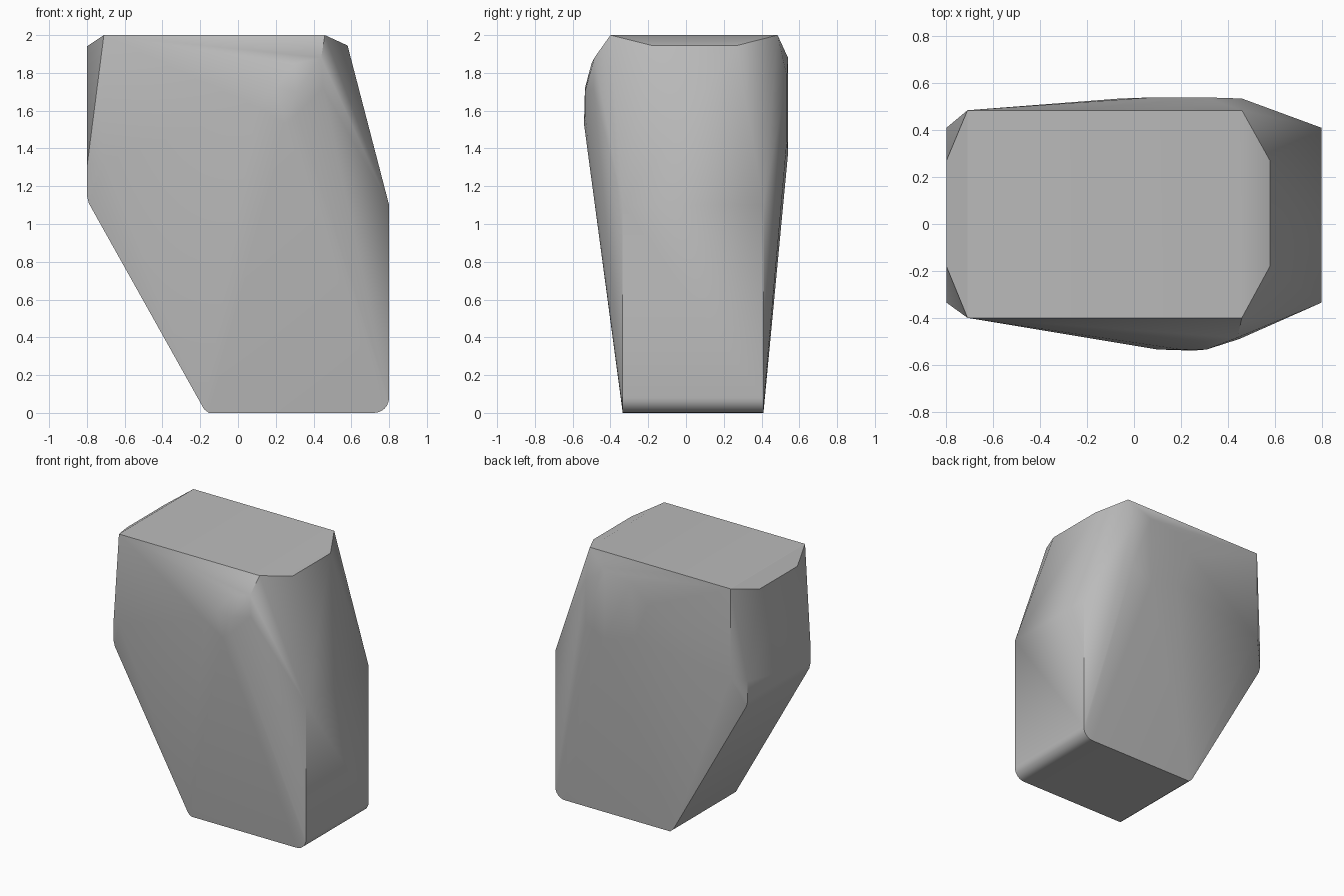
import bpy, bmesh, math

cube = bpy.data.objects.get("Cube")
if cube:
    bpy.data.objects.remove(cube, do_unlink=True)

FRONT, BACK = -0.335, 0.41
points = []

# Narrow wedge outline, shared by the front and back edges
outline = [(-0.8, 1.15), (-0.79, 1.11), (-0.18, 0.02), (-0.155, 0), (0.8, 1.1)]
for i in range(7):
    a = math.radians(15 * i)
    outline.append((0.72 + 0.08 * math.sin(a), 0.08 - 0.08 * math.cos(a)))
for x, z in outline:
    points += [(x, FRONT, z), (x, BACK, z)]

# Flat top with clipped corners and the chipped upper ends
for y in (-0.4, 0.485):
    points += [(-0.71, y, 2), (-0.71, y, 1.33), (0.46, y, 2)]
points += [(-0.67, -0.38, 2), (-0.67, 0.46, 2)]
for x, z in ((-0.8, 1.94), (0.58, 1.945)):
    points += [(x, -0.18, z), (x, 0.27, z)]
points += [(-0.8, FRONT, 1.3), (-0.8, BACK, 1.3)]

# Swollen shoulder on the front
points += [(0.1, -0.535, 1.62), (0.25, -0.54, 1.53), (0.31, -0.535, 1.58),
           (0.31, -0.535, 1.7), (0.2, -0.535, 1.72),
           (0.45, -0.49, 1.72), (0.44, -0.485, 1.88), (0.3, -0.5, 1.85)]

# Broader swelling on the back
points += [(-0.06, 0.535, 1.72), (0.08, 0.54, 1.86), (0.3, 0.54, 1.88),
           (0.46, 0.535, 1.78), (0.46, 0.535, 1.45), (0.3, 0.54, 1.37),
           (0.05, 0.535, 1.45)]

# Wrap the points into one solid boulder and merge flat regions
bm = bmesh.new()
for p in points:
    bm.verts.new(p)
hull = bmesh.ops.convex_hull(bm, input=bm.verts)
loose = {v for v in hull["geom_interior"] + hull["geom_unused"]
         if isinstance(v, bmesh.types.BMVert)}
bmesh.ops.delete(bm, geom=list(loose), context="VERTS")
bmesh.ops.dissolve_limit(bm, angle_limit=math.radians(0.5),
                         verts=bm.verts, edges=bm.edges)
bmesh.ops.recalc_face_normals(bm, faces=bm.faces)
mesh = bpy.data.meshes.new("boulder")
bm.to_mesh(mesh)
bm.free()

boulder = bpy.data.objects.new("boulder", mesh)
bpy.context.collection.objects.link(boulder)

# Plain grey stone
stone = bpy.data.materials.new("grey stone")
stone.use_nodes = True
grey = (0.5, 0.5, 0.5, 1)
stone.diffuse_color = grey
stone.node_tree.nodes["Principled BSDF"].inputs["Base Color"].default_value = grey
mesh.materials.append(stone)

bpy.ops.object.select_all(action="DESELECT")
boulder.select_set(True)
bpy.context.view_layer.objects.active = boulder
bpy.ops.object.shade_smooth_by_angle(angle=math.radians(30))
